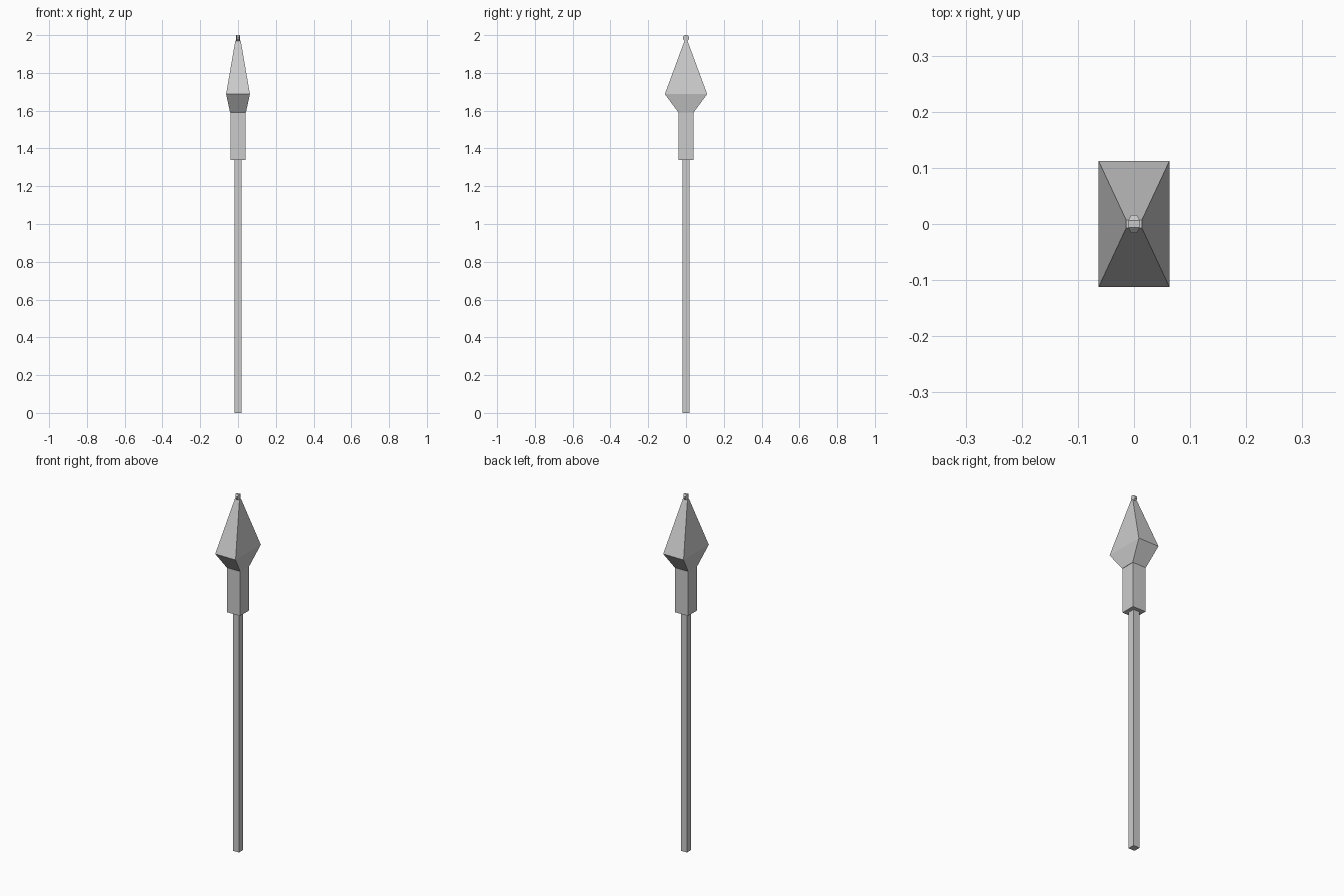
import bpy, bmesh, math
from mathutils import Matrix

if "Cube" in bpy.data.objects:
    bpy.data.objects.remove(bpy.data.objects["Cube"])


def finish(name, bm):
    bmesh.ops.recalc_face_normals(bm, faces=bm.faces)
    mesh = bpy.data.meshes.new(name)
    bm.to_mesh(mesh)
    bm.free()
    obj = bpy.data.objects.new(name, mesh)
    bpy.context.collection.objects.link(obj)
    return obj


def loft(name, sections):
    """Closed four-sided solid through (half_x, half_y, z) sections."""
    bm = bmesh.new()
    rings = [[bm.verts.new((sx * hx, sy * hy, z))
              for sx, sy in ((-1, -1), (1, -1), (1, 1), (-1, 1))]
             for hx, hy, z in sections]
    for a, b in zip(rings, rings[1:]):
        for i in range(4):
            j = (i + 1) % 4
            bm.faces.new((a[i], a[j], b[j], b[i]))
    bm.faces.new(rings[0])
    bm.faces.new(rings[-1])
    return finish(name, bm)


# Square wooden pole
loft("shaft", [(0.019, 0.019, 0), (0.019, 0.019, 1.34)])

# Thicker collar holding the blade
loft("socket", [(0.04, 0.04, 1.34), (0.04, 0.04, 1.59)])

# Faceted blade, wide in y
loft("spear_head", [(0.042, 0.04, 1.59), (0.063, 0.112, 1.688), (0.014, 0.007, 1.972)])

# Small eight-sided bead on the tip, lying along x
bm = bmesh.new()
bmesh.ops.create_cone(bm, cap_ends=True, segments=8, radius1=0.017, radius2=0.017, depth=0.02)
bm.transform(Matrix.Rotation(math.pi / 2, 4, 'Y') @ Matrix.Rotation(math.pi / 8, 4, 'Z'))
for v in bm.verts:
    if abs(v.co.y) > 0.01:
        v.co.x *= 0.55
    v.co.z += 1.9843
finish("tip_bead", bm)
